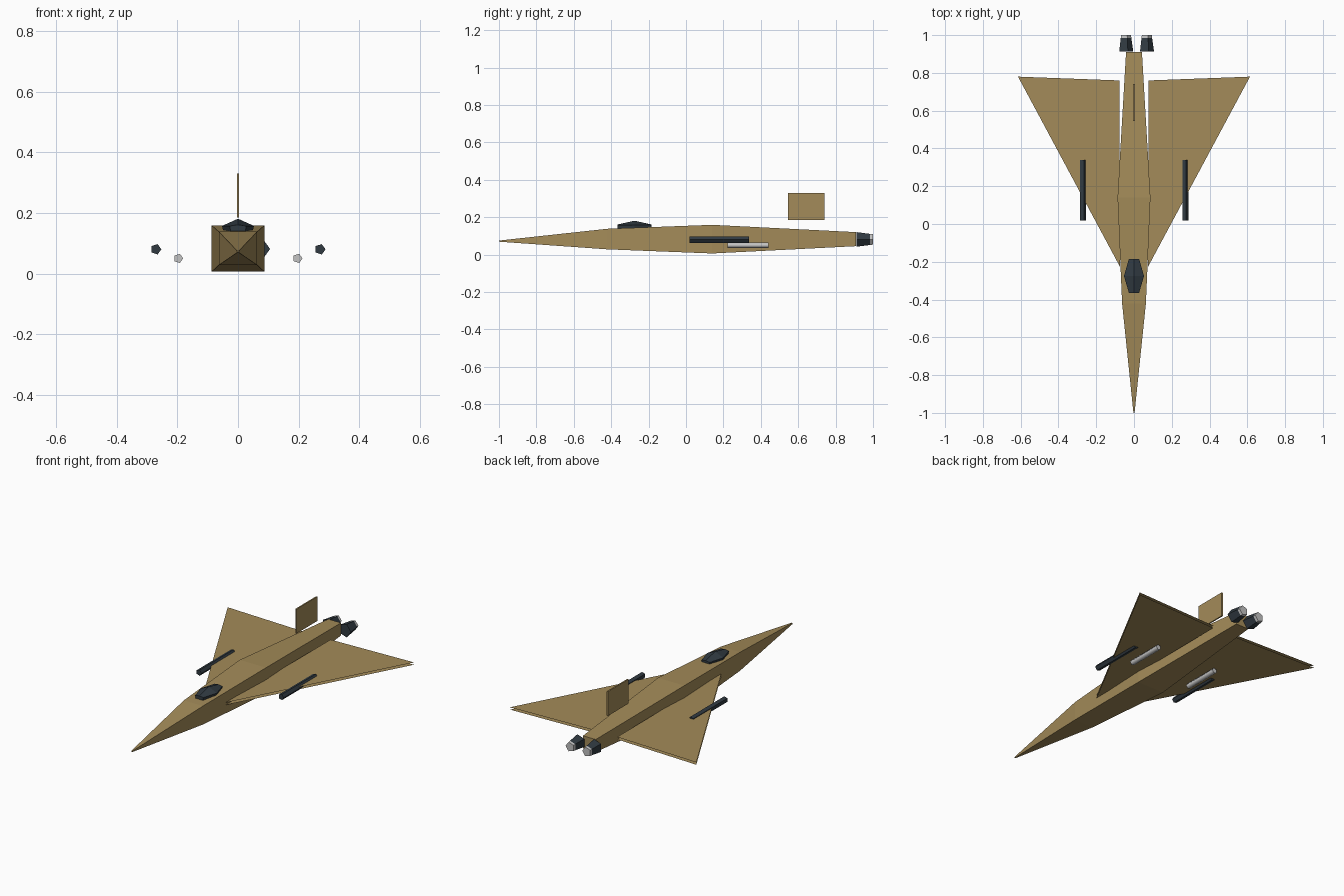
import bpy, bmesh
from math import cos, sin, tau, radians

cube = bpy.data.objects.get("Cube")
if cube:
    bpy.data.objects.remove(cube, do_unlink=True)


def material(name, rgb):
    m = bpy.data.materials.new(name)
    m.use_nodes = True
    m.diffuse_color = (*rgb, 1)
    m.node_tree.nodes["Principled BSDF"].inputs["Base Color"].default_value = (*rgb, 1)
    return m


TAN = material("desert_tan", (0.37, 0.26, 0.10))
DARK = material("dark_slate", (0.03, 0.042, 0.053))
SILVER = material("silver_grey", (0.55, 0.55, 0.55))


def finish(name, bm, mats, smooth=0):
    me = bpy.data.meshes.new(name)
    bm.to_mesh(me)
    bm.free()
    for m in mats:
        me.materials.append(m)
    ob = bpy.data.objects.new(name, me)
    bpy.context.collection.objects.link(ob)
    if smooth:
        bpy.ops.object.select_all(action='DESELECT')
        ob.select_set(True)
        bpy.context.view_layer.objects.active = ob
        bpy.ops.object.shade_smooth_by_angle(angle=radians(smooth))
    return ob


def loft(name, rings, mats, rule=None, smooth=0):
    """Skin closed rings of points and cap both ends."""
    bm = bmesh.new()
    rows = [[bm.verts.new(p) for p in ring] for ring in rings]
    for a, b in zip(rows, rows[1:]):
        n = len(a)
        for i in range(n):
            j = (i + 1) % n
            bm.faces.new((a[i], a[j], b[j], b[i]))
    bm.faces.new(rows[0])
    bm.faces.new(rows[-1])
    bmesh.ops.recalc_face_normals(bm, faces=bm.faces)
    if rule:
        for f in bm.faces:
            f.material_index = rule(f)
    return finish(name, bm, mats, smooth)


def pentagon(x, y, z, r):
    return [(x + r * cos(i * tau / 5), y, z + r * sin(i * tau / 5)) for i in range(5)]


# Fuselage: four-sided body (y, half width, bottom, top)
sections = [(-1, 0.003, 0.069, 0.075), (-0.42, 0.063, 0.028, 0.138),
            (0.14, 0.087, 0.006, 0.159), (0.91, 0.042, 0.045, 0.12)]
loft("fuselage", [[(-w, y, lo), (w, y, lo), (w, y, hi), (-w, y, hi)]
                  for y, w, lo, hi in sections], [TAN])

# Canopy: faceted bubble (y, half width, top)
loft("canopy", [[(-w, y, 0.157), (0, y, top), (w, y, 0.157),
                 (w * 0.9, y, 0.138), (-w * 0.9, y, 0.138)]
                for y, w, top in [(-0.365, 0.027, 0.161), (-0.275, 0.053, 0.181),
                                  (-0.185, 0.027, 0.161)]], [DARK])

# Tail fin plate
bm = bmesh.new()
bmesh.ops.create_cube(bm, size=1)
for v in bm.verts:
    v.co = (v.co.x * 0.008, 0.643 + v.co.y * 0.196, 0.258 + v.co.z * 0.145)
finish("tail_fin", bm, [TAN])

for side, s in (("left", 1), ("right", -1)):
    # Delta wing: upper and lower skins with open edges
    bm = bmesh.new()
    outline = [(0.075, -0.225), (0.614, 0.78), (0.078, 0.76)]
    for z, up in ((0.087, 1), (0.073, -1)):
        f = bm.faces.new([bm.verts.new((s * x, y, z)) for x, y in outline])
        f.normal_update()
        if f.normal.z * up < 0:
            f.normal_flip()
    finish(side + "_wing", bm, [TAN])

    # Wing stores
    loft(side + "_outer_pod", [pentagon(s * 0.271, y, 0.08, 0.018) for y in (0.018, 0.338)],
         [DARK])
    loft(side + "_inner_missile", [pentagon(s * 0.197, y, 0.05, 0.016) for y in (0.222, 0.442)],
         [SILVER], smooth=80)

    # Engine nozzle with a bright rear rim and cap
    cx = 0.01 + s * 0.055
    loft(side + "_nozzle", [pentagon(cx, y, 0.081, r)
                            for y, r in ((0.912, 0.041), (0.985, 0.031), (1.0, 0.029))],
         [DARK, SILVER], rule=lambda f: int(f.calc_center_median().y > 0.98))
